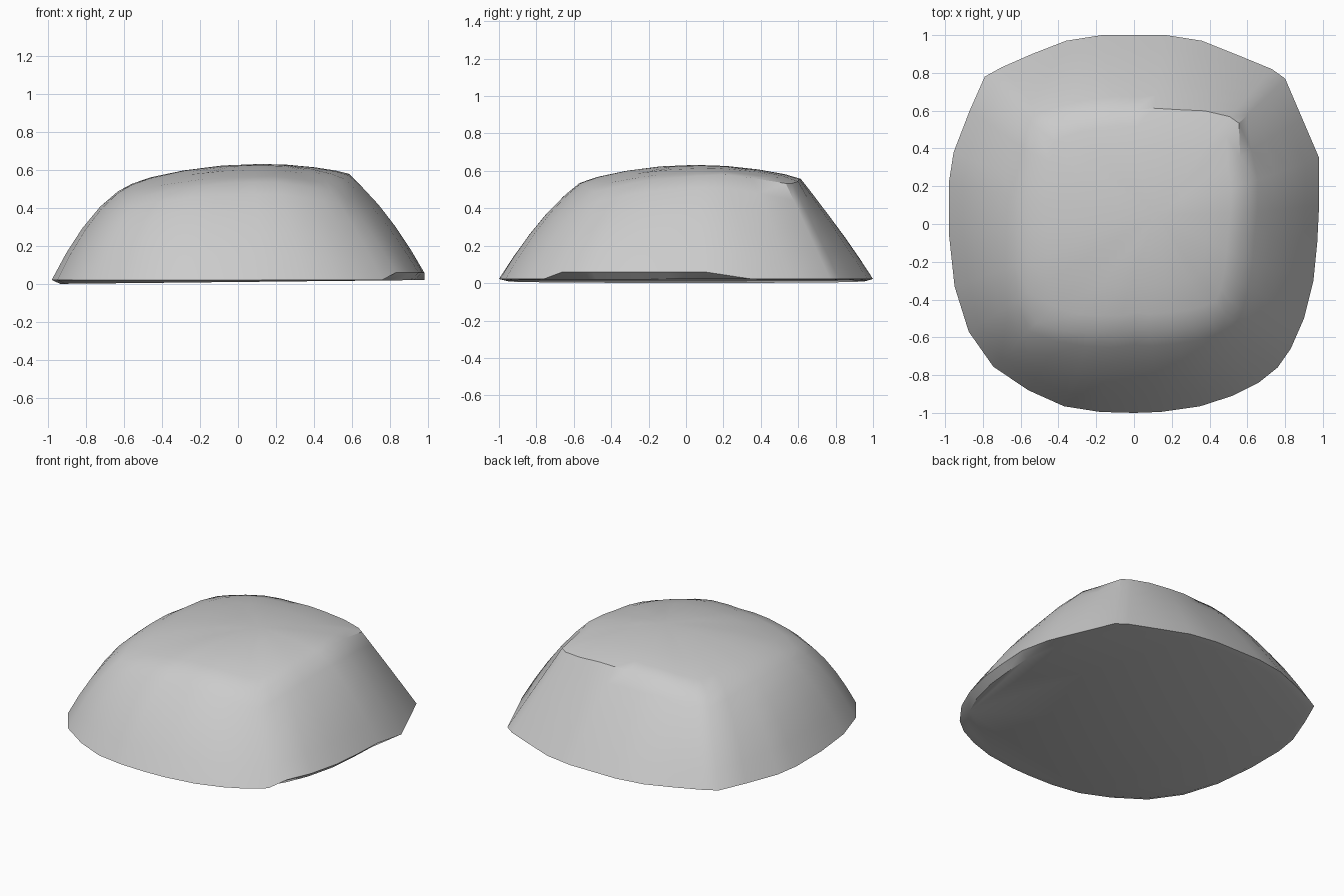
import bpy, bmesh, math

if "Cube" in bpy.data.objects:
    bpy.data.objects.remove(bpy.data.objects["Cube"])

# Ground outline of the stone, counter-clockwise from the right side
outline = [(.98, .1), (.98, .35), (.89, .56), (.8, .77), (.73, .82), (.56, .89), (.36, .97),
           (.17, 1), (0, 1), (-.17, 1), (-.36, .97), (-.54, .90), (-.70, .83), (-.79, .78),
           (-.87, .6), (-.955, .38), (-.98, .22), (-.98, -.05), (-.95, -.33), (-.875, -.57),
           (-.745, -.755), (-.56, -.88), (-.37, -.965), (-.18, -.995), (0, -1), (.14, -.995),
           (.35, -.965), (.52, -.91), (.66, -.84), (.76, -.76), (.83, -.66), (.9, -.5),
           (.95, -.3), (.97, -.1)]

# Plateau rim: angle, radius, height, bulge of the flank below it
rim = [(0, .56, .57, .05), (17, .63, .58, .05), (25, .60, .58, .04), (45, .78, .53, .0),
       (68, .65, .555, .01), (90, .60, .56, .015), (112, .63, .55, .03), (135, .72, .50, .04),
       (158, .59, .525, .07), (180, .55, .53, .085), (202, .60, .52, .08), (225, .74, .46, .05),
       (248, .62, .515, .05), (270, .56, .535, .05), (292, .60, .535, .05), (315, .69, .49, .02),
       (338, .59, .55, .04), (360, .56, .57, .05)]


def rim_at(angle):
    for a, b in zip(rim, rim[1:]):
        if a[0] <= angle <= b[0]:
            t = (angle - a[0]) / (b[0] - a[0])
            return [p + (q - p) * t for p, q in zip(a[1:], b[1:])]


def column(x, y):
    """One line of points from underside to near the summit."""
    ang = math.degrees(math.atan2(y, x)) % 360
    r, h, bulge = rim_at(ang)
    rx, ry = r * math.cos(math.radians(ang)), r * math.sin(math.radians(ang))
    edge = .06 if x > .8 and -.68 < y < .32 else .022
    pts = [(x * .955, y * .955, .001 + .01 * (x + 1)), (x, y, edge)]
    for t in (.18, .38, .6, .82, 1):
        z = edge + (h - edge) * t + bulge * 4 * t * (1 - t)
        pts.append((x + (rx - x) * t, y + (ry - y) * t, z))
    for s, k in ((.85, .33), (.6, .67), (.3, .92)):
        pts.append((rx * s + .12 * (1 - s), ry * s + .05 * (1 - s), h + (.632 - h) * k))
    return pts


# Loft the columns into one closed stone
bm = bmesh.new()
cols = [[bm.verts.new(p) for p in column(x, y)] for x, y in outline]
summit = bm.verts.new((.12, .05, .632))
for a, b in zip(cols, cols[1:] + cols[:1]):
    for i in range(len(a) - 1):
        bm.faces.new((a[i], b[i], b[i + 1], a[i + 1]))
    bm.faces.new((a[-1], b[-1], summit))
bm.faces.new([c[0] for c in reversed(cols)])
bmesh.ops.recalc_face_normals(bm, faces=bm.faces)
mesh = bpy.data.meshes.new("stone")
bm.to_mesh(mesh)
bm.free()
stone = bpy.data.objects.new("stone", mesh)
bpy.context.collection.objects.link(stone)
bpy.context.view_layer.objects.active = stone
stone.select_set(True)
bpy.ops.object.shade_smooth_by_angle(angle=math.radians(35))
